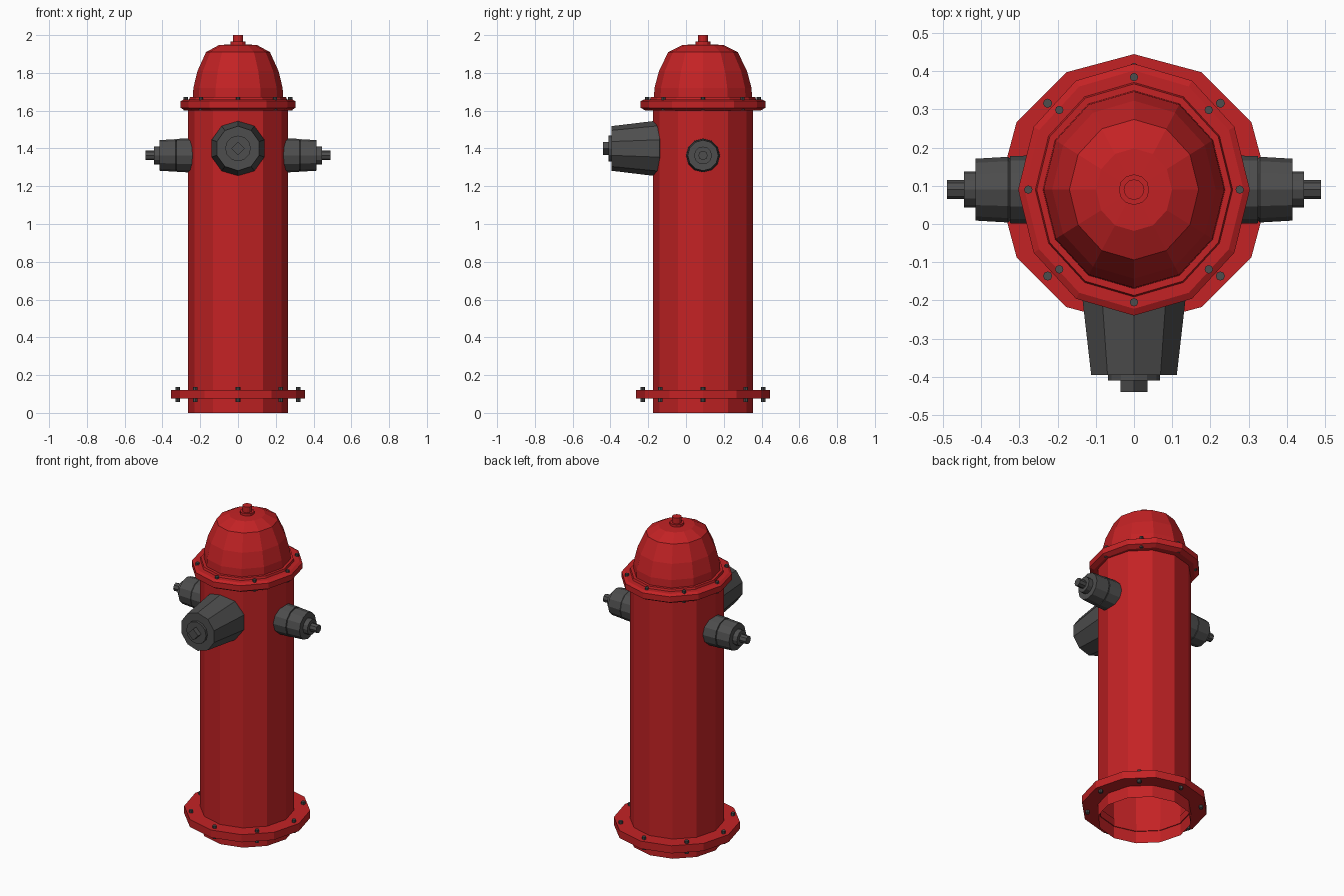
import bpy, bmesh
from math import sin, cos, tau, radians
from mathutils import Matrix, Vector

if "Cube" in bpy.data.objects:
    bpy.data.objects.remove(bpy.data.objects["Cube"])

CY = 0.09  # body axis in y


def material(name, color):
    m = bpy.data.materials.new(name)
    m.diffuse_color = color
    m.use_nodes = True
    m.node_tree.nodes["Principled BSDF"].inputs["Base Color"].default_value = m.diffuse_color
    return m


RED = material("red_paint", (0.55, 0.016, 0.018, 1))
GREY = material("dark_iron", (0.075, 0.075, 0.075, 1))


def finish(name, bm, mat):
    me = bpy.data.meshes.new(name)
    bmesh.ops.recalc_face_normals(bm, faces=bm.faces)
    bm.to_mesh(me)
    bm.free()
    me.materials.append(mat)
    ob = bpy.data.objects.new(name, me)
    bpy.context.collection.objects.link(ob)
    return ob


def lathe(name, profile, mat, sides=12, place=Matrix.Translation((0, CY, 0)),
          sx=1.0, closed=False):
    """Spin (radius, height) points around the local z axis; radius 0 makes a tip."""
    bm = bmesh.new()
    rings = []
    for r, h in profile:
        n = 1 if r == 0 else sides
        rings.append([bm.verts.new(place @ Vector((r * sx * sin(tau * i / sides),
                                                   r * cos(tau * i / sides), h)))
                      for i in range(n)])
    pairs = list(zip(rings, rings[1:]))
    if closed:
        pairs.append((rings[-1], rings[0]))
    for a, b in pairs:
        for i in range(sides):
            j = (i + 1) % sides
            quad = [a[i % len(a)], a[j % len(a)], b[j % len(b)], b[i % len(b)]]
            bm.faces.new(list(dict.fromkeys(quad)))
    return finish(name, bm, mat)


def bolts(name, rx, ry, z0, z1, radius):
    """Ring of eight bolts passing through a flange."""
    bm = bmesh.new()
    for i in range(8):
        a = tau * i / 8
        bmesh.ops.create_cone(
            bm, cap_ends=True, segments=8, radius1=radius, radius2=radius, depth=z1 - z0,
            matrix=Matrix.Translation((rx * cos(a), CY + ry * sin(a), (z0 + z1) / 2)))
    finish(name, bm, GREY)


# Barrel, open at the bottom
lathe("barrel", [(0.265, 0), (0.265, 1.62)], RED)

# Base flange
lathe("base_flange", [(0.26, 0.075), (0.355, 0.075), (0.355, 0.122), (0.26, 0.122)],
      RED, closed=True)
bolts("base_bolts", 0.32, 0.32, 0.058, 0.138, 0.012)

# Bonnet flange, slightly longer front to back
lathe("bonnet_flange",
      [(0.25, 1.6), (0.303, 1.6), (0.33, 1.615), (0.33, 1.65), (0.312, 1.66),
       (0.281, 1.66), (0.277, 1.673), (0.25, 1.673)], RED, sx=0.92, closed=True)
bolts("bonnet_bolts", 0.277, 0.295, 1.6, 1.672, 0.011)

# Bonnet dome
lathe("bonnet_dome",
      [(0.26, 1.66), (0.257, 1.72), (0.233, 1.81), (0.184, 1.91), (0.108, 1.948), (0, 1.952)],
      RED, sx=0.92)

# Operating nut on top
lathe("top_nut", [(0.04, 1.94), (0.04, 1.965), (0.027, 1.965), (0.027, 2.0), (0, 2.0)], RED)

# Large front outlet
front = Matrix.Translation((0, 0, 1.4)) @ Matrix.Rotation(radians(90), 4, 'X')
lathe("front_outlet",
      [(0.13, 0.13), (0.147, 0.14), (0.147, 0.155), (0.118, 0.395), (0, 0.395)],
      GREY, sides=10, place=front)
lathe("front_outlet_washer", [(0.068, 0.385), (0.068, 0.41), (0, 0.41)], GREY, place=front)
lathe("front_outlet_nut", [(0.035, 0.4), (0.035, 0.44), (0, 0.44)], GREY, sides=4, place=front)

# Side outlets, mirrored left and right
side = Matrix.Translation((0, CY, 1.363)) @ Matrix.Rotation(radians(90), 4, 'Y')
parts = [
    lathe("side_outlets", [(0.09, 0.235), (0.088, 0.325), (0.082, 0.325)], GREY, place=side),
    lathe("side_caps",
          [(0.086, 0.33), (0.081, 0.415), (0.047, 0.415), (0.047, 0.445), (0, 0.445)],
          GREY, place=side),
    lathe("side_cap_collars", [(0.082, 0.325), (0.086, 0.33)], GREY, place=side),
    lathe("side_nuts", [(0.025, 0.44), (0.025, 0.49), (0, 0.49)], GREY, sides=8, place=side),
]
for ob in parts:
    mod = ob.modifiers.new("mirror", 'MIRROR')
    mod.use_mirror_merge = False
